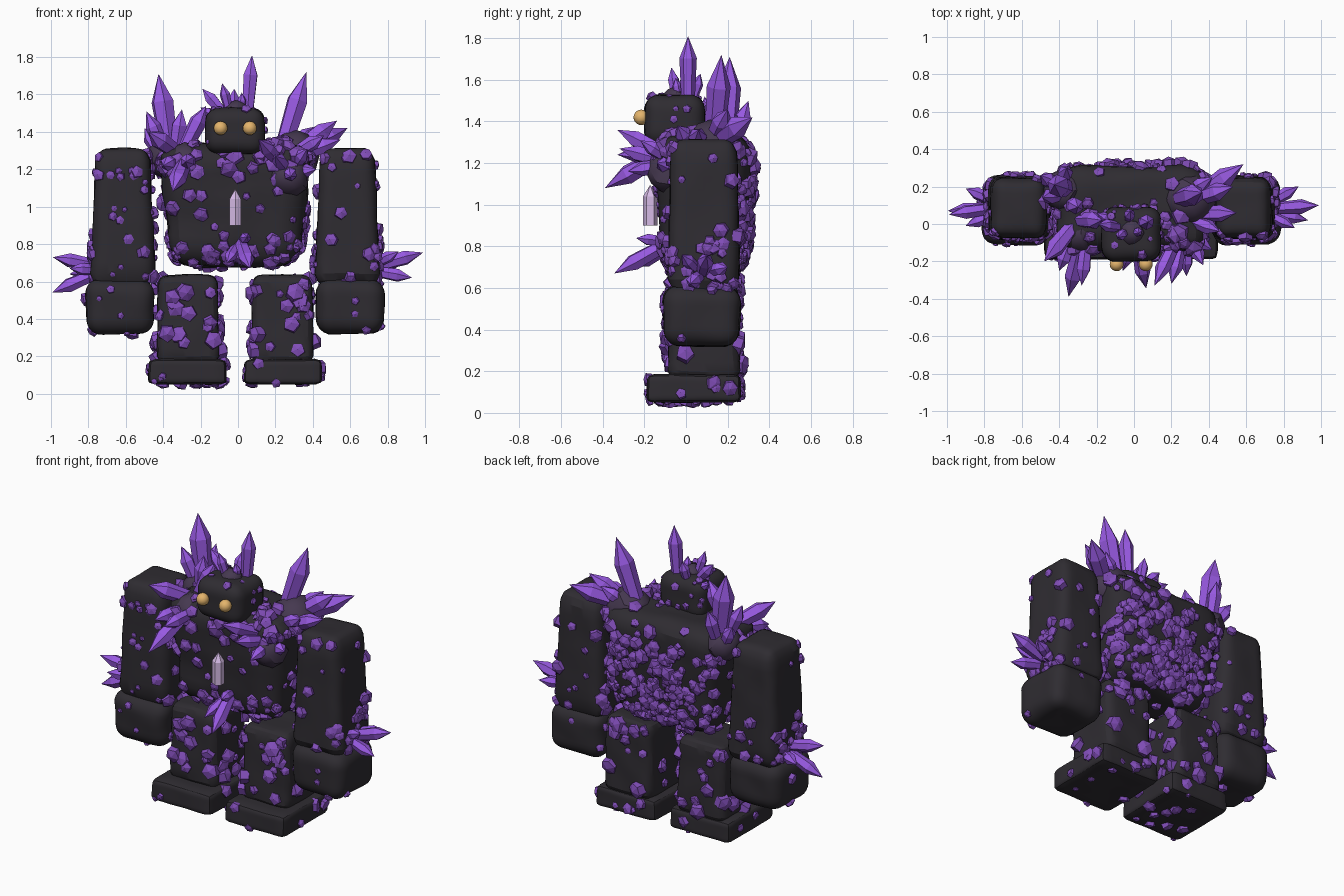
import bpy, bmesh, math, random
from mathutils import Vector, Matrix, noise

if "Cube" in bpy.data.objects:
    bpy.data.objects.remove(bpy.data.objects["Cube"])

random.seed(7)
CX = -0.015  # body symmetry plane


def material(name, rgb):
    m = bpy.data.materials.new(name)
    m.diffuse_color = (*rgb, 1)
    m.use_nodes = True
    m.node_tree.nodes["Principled BSDF"].inputs["Base Color"].default_value = m.diffuse_color
    return m


ROCK = material("dark rock", (0.028, 0.025, 0.031))
MOUND = material("stained rock", (0.06, 0.04, 0.08))
CRYSTAL = material("purple crystal", (0.31, 0.10, 0.75))
SHARD = material("purple shard", (0.22, 0.075, 0.48))
PALE = material("pale crystal", (0.68, 0.5, 0.8))
AMBER = material("amber", (0.78, 0.46, 0.15))


def finish(bm, name, mat, smooth=None):
    me = bpy.data.meshes.new(name)
    bmesh.ops.recalc_face_normals(bm, faces=bm.faces)
    bm.to_mesh(me)
    bm.free()
    ob = bpy.data.objects.new(name, me)
    bpy.context.collection.objects.link(ob)
    me.materials.append(mat)
    if smooth:
        bpy.ops.object.select_all(action='DESELECT')
        ob.select_set(True)
        bpy.context.view_layer.objects.active = ob
        bpy.ops.object.shade_smooth_by_angle(angle=math.radians(smooth))
    return ob


def rock(name, lo, hi, r, top=(1, 1), bottom=(1, 1), rough=0.008):
    """Rounded, tapered, slightly lumpy stone block between two corners."""
    lo, hi = Vector(lo), Vector(hi)
    c, h = (lo + hi) / 2, (hi - lo) / 2
    bm = bmesh.new()
    bmesh.ops.create_cube(bm, size=2)
    bmesh.ops.subdivide_edges(bm, edges=bm.edges, cuts=11, use_grid_fill=True)
    for v in bm.verts:
        p = Vector(v.co[i] * h[i] for i in range(3))
        inner = Vector(max(r - h[i], min(h[i] - r, p[i])) for i in range(3))
        d = p - inner
        if d.length > 1e-6:
            p = inner + d.normalized() * r
        t = (p.z / h.z + 1) / 2
        p.x *= bottom[0] + (top[0] - bottom[0]) * t
        p.y *= bottom[1] + (top[1] - bottom[1]) * t
        p += c
        v.co = p + noise.noise_vector(p * 7) * rough
    return finish(bm, name, ROCK, 25)


def add_crystal(bm, base, tip, r, sides=6, shoulder=0.68, foot=0.75):
    """Faceted prism that widens to a shoulder, then comes to a point."""
    base, tip = Vector(base), Vector(tip)
    axis = tip - base
    rot = axis.to_track_quat('Z', 'Y').to_matrix()
    spin = random.uniform(0, math.tau)
    rings = []
    for t, s in ((0, foot), (shoulder, 1)):
        rings.append([bm.verts.new(base + axis * t + rot @ Vector(
            (math.cos(spin + math.tau * i / sides) * r * s,
             math.sin(spin + math.tau * i / sides) * r * s, 0))) for i in range(sides)])
    end = bm.verts.new(tip)
    bm.faces.new(rings[0][::-1])
    for i in range(sides):
        j = (i + 1) % sides
        bm.faces.new((rings[0][i], rings[0][j], rings[1][j], rings[1][i]))
        bm.faces.new((rings[1][i], rings[1][j], end))


def cluster(name, items):
    bm = bmesh.new()
    for base, tip, r in items:
        add_crystal(bm, base, tip, r)
    return finish(bm, name, CRYSTAL)


def scatter(ob, name, count, size, keep=lambda p, n: True, tall=1.0):
    """Stubby shards stuck at random over a stone's surface."""
    polys = [p for p in ob.data.polygons if keep(p.center, p.normal)]
    picks = random.choices(polys, weights=[p.area for p in polys], k=count)
    bm = bmesh.new()
    for p in picks:
        corners = [ob.data.vertices[i].co for i in p.vertices]
        c = corners[0].lerp(corners[2], random.random())
        r = random.uniform(*size)
        n = (p.normal + noise.random_unit_vector() * 0.4).normalized()
        add_crystal(bm, c - n * r * 0.6, c + n * r * random.uniform(0.5, 1.0) * tall, r,
                    random.choice((5, 5, 6)), 0.75, 1.0)
    return finish(bm, name, SHARD)


# Torso and head
torso = rock("torso", (CX - 0.40, -0.15, 0.68), (CX + 0.40, 0.32, 1.34), 0.12,
             (1.05, 1.0), (0.84, 0.82), 0.015)
head = rock("head", (CX - 0.165, -0.205, 1.285), (CX + 0.165, 0.095, 1.53), 0.075,
            (0.95, 0.95), (0.97, 1), 0.006)
scatter(torso, "torso_shards", 80, (0.018, 0.045))
scatter(torso, "back_shards", 150, (0.02, 0.045), lambda p, n: n.y > 0.3 and p.z < 1.25, 1.3)
scatter(torso, "waist_shards", 60, (0.018, 0.04), lambda p, n: p.z < 0.84 and n.z > -0.8)
scatter(torso, "collar_shards", 40, (0.025, 0.055), lambda p, n: p.z > 1.2 and p.y < 0.12)
scatter(head, "head_shards", 24, (0.012, 0.028), lambda p, n: n.y > -0.6 or p.z > 1.46)

# Limbs, built for both sides
for s, side in ((-1, "left"), (1, "right")):
    def block(name, x0, x1, y0, y1, z0, z1, *a):
        xs = sorted((CX + s * x0, CX + s * x1))
        return rock(side + "_" + name, (xs[0], y0, z0), (xs[1], y1, z1), *a)

    arm = block("arm", 0.43, 0.77, -0.09, 0.26, 0.58, 1.31, 0.07, (0.84, 0.9), (1.04, 1.0))
    fist = block("fist", 0.43, 0.80, -0.115, 0.265, 0.32, 0.61, 0.08, (1, 1), (0.96, 0.94))
    leg = block("leg", 0.085, 0.42, -0.09, 0.26, 0.16, 0.635, 0.05, (0.94, 0.94), (1, 1))
    foot = block("foot", 0.045, 0.465, -0.19, 0.265, 0.05, 0.185, 0.03, (0.98, 0.98), (1, 1), 0.004)
    scatter(arm, side + "_arm_shards", 48, (0.014, 0.042), lambda p, n: n.z < 0.5)
    scatter(arm, side + "_elbow_shards", 18, (0.02, 0.04),
            lambda p, n: s * n.x > 0.6 and p.z < 0.85)
    scatter(fist, side + "_fist_shards", 7, (0.015, 0.035))
    scatter(leg, side + "_leg_shards", 45, (0.018, 0.05), lambda p, n: abs(n.z) < 0.5)
    scatter(foot, side + "_foot_shards", 18, (0.015, 0.04), lambda p, n: p.z < 0.17, 0.8)

# Eyes
for i, x in enumerate((-0.093, 0.063)):
    bm = bmesh.new()
    bmesh.ops.create_uvsphere(bm, u_segments=20, v_segments=12, radius=0.037,
                              matrix=Matrix.Translation((x, -0.215, 1.42)))
    finish(bm, "eye_%d" % i, AMBER, 60)

# Pale chest crystal
bm = bmesh.new()
add_crystal(bm, (CX, -0.172, 0.90), (CX, -0.172, 1.095), 0.035, 6, 0.72, 1.0)
finish(bm, "chest_crystal", PALE)

# Stained mounds under the crystal clusters
for i, (x, y, z, r) in enumerate(((-0.38, 0.18, 1.26, 0.11), (0.30, 0.13, 1.27, 0.14),
                                  (0.27, -0.08, 1.16, 0.11), (-0.29, -0.05, 1.24, 0.10),
                                  (-0.01, -0.05, 1.50, 0.07))):
    bm = bmesh.new()
    bmesh.ops.create_icosphere(bm, subdivisions=2, radius=r, matrix=Matrix.Translation((x, y, z)))
    for v in bm.verts:
        v.co += noise.noise_vector(v.co * 15) * 0.012
    finish(bm, "mound_%d" % i, MOUND, 30)

# Big crystals: (base, tip, radius)
cluster("left_shoulder_crystals", [
    ((-0.36, 0.19, 1.25), (-0.425, 0.21, 1.71), 0.062),
    ((-0.38, 0.16, 1.26), (-0.49, 0.14, 1.51), 0.042),
    ((-0.38, 0.22, 1.26), (-0.36, 0.30, 1.50), 0.042),
    ((-0.34, 0.11, 1.26), (-0.30, 0.09, 1.52), 0.045),
    ((-0.40, 0.20, 1.25), (-0.50, 0.26, 1.42), 0.04)])
cluster("left_collar_crystals", [
    ((-0.27, -0.05, 1.28), (-0.35, -0.39, 1.08), 0.048),
    ((-0.25, -0.06, 1.25), (-0.28, -0.33, 1.24), 0.04),
    ((-0.30, 0.02, 1.27), (-0.48, -0.20, 1.40), 0.05),
    ((-0.30, 0.02, 1.28), (-0.17, 0.02, 1.54), 0.048),
    ((-0.33, -0.06, 1.25), (-0.40, -0.25, 1.22), 0.04)])
cluster("right_shoulder_crystals", [
    ((0.22, 0.13, 1.25), (0.365, 0.17, 1.72), 0.058),
    ((0.28, 0.10, 1.28), (0.585, 0.32, 1.42), 0.055),
    ((0.28, 0.12, 1.28), (0.53, 0.20, 1.46), 0.05),
    ((0.28, 0.05, 1.26), (0.55, 0.06, 1.36), 0.045),
    ((0.25, 0.14, 1.28), (0.42, 0.25, 1.43), 0.04),
    ((0.28, 0.03, 1.27), (0.46, -0.04, 1.38), 0.04)])
cluster("right_collar_crystals", [
    ((0.24, -0.05, 1.22), (0.11, -0.33, 1.36), 0.042),
    ((0.26, -0.06, 1.20), (0.20, -0.32, 1.27), 0.04),
    ((0.28, -0.06, 1.20), (0.28, -0.28, 1.16), 0.036),
    ((0.29, -0.05, 1.20), (0.37, -0.22, 1.31), 0.036),
    ((0.27, -0.05, 1.18), (0.42, -0.14, 1.20), 0.036)])
cluster("head_crystals", [
    ((0.05, 0.01, 1.48), (0.075, 0.01, 1.81), 0.042),
    ((-0.04, -0.04, 1.48), (-0.085, -0.07, 1.66), 0.028),
    ((-0.06, -0.02, 1.48), (-0.19, 0.0, 1.63), 0.034),
    ((-0.03, 0.02, 1.48), (-0.02, 0.07, 1.63), 0.03),
    ((-0.09, 0.0, 1.46), (-0.20, 0.06, 1.53), 0.026),
    ((0.02, -0.03, 1.49), (0.02, -0.05, 1.61), 0.024)])
cluster("pelvis_crystals", [
    ((0.01, -0.06, 0.83), (0.065, -0.345, 0.67), 0.042),
    ((0.0, -0.07, 0.80), (-0.06, -0.25, 0.70), 0.032),
    ((0.02, -0.07, 0.82), (0.05, -0.24, 0.84), 0.03)])
cluster("left_elbow_crystals", [
    ((-0.72, 0.08, 0.66), (-0.995, 0.07, 0.54), 0.04),
    ((-0.72, 0.09, 0.68), (-0.99, 0.05, 0.73), 0.038),
    ((-0.72, 0.11, 0.66), (-0.90, 0.19, 0.64), 0.034),
    ((-0.72, 0.06, 0.66), (-0.90, -0.01, 0.67), 0.034)])
cluster("right_elbow_crystals", [
    ((0.70, 0.08, 0.67), (0.99, 0.10, 0.755), 0.04),
    ((0.70, 0.07, 0.66), (0.93, 0.02, 0.62), 0.036),
    ((0.70, 0.10, 0.68), (0.88, 0.20, 0.70), 0.034),
    ((0.70, 0.06, 0.68), (0.86, -0.02, 0.76), 0.032)])
